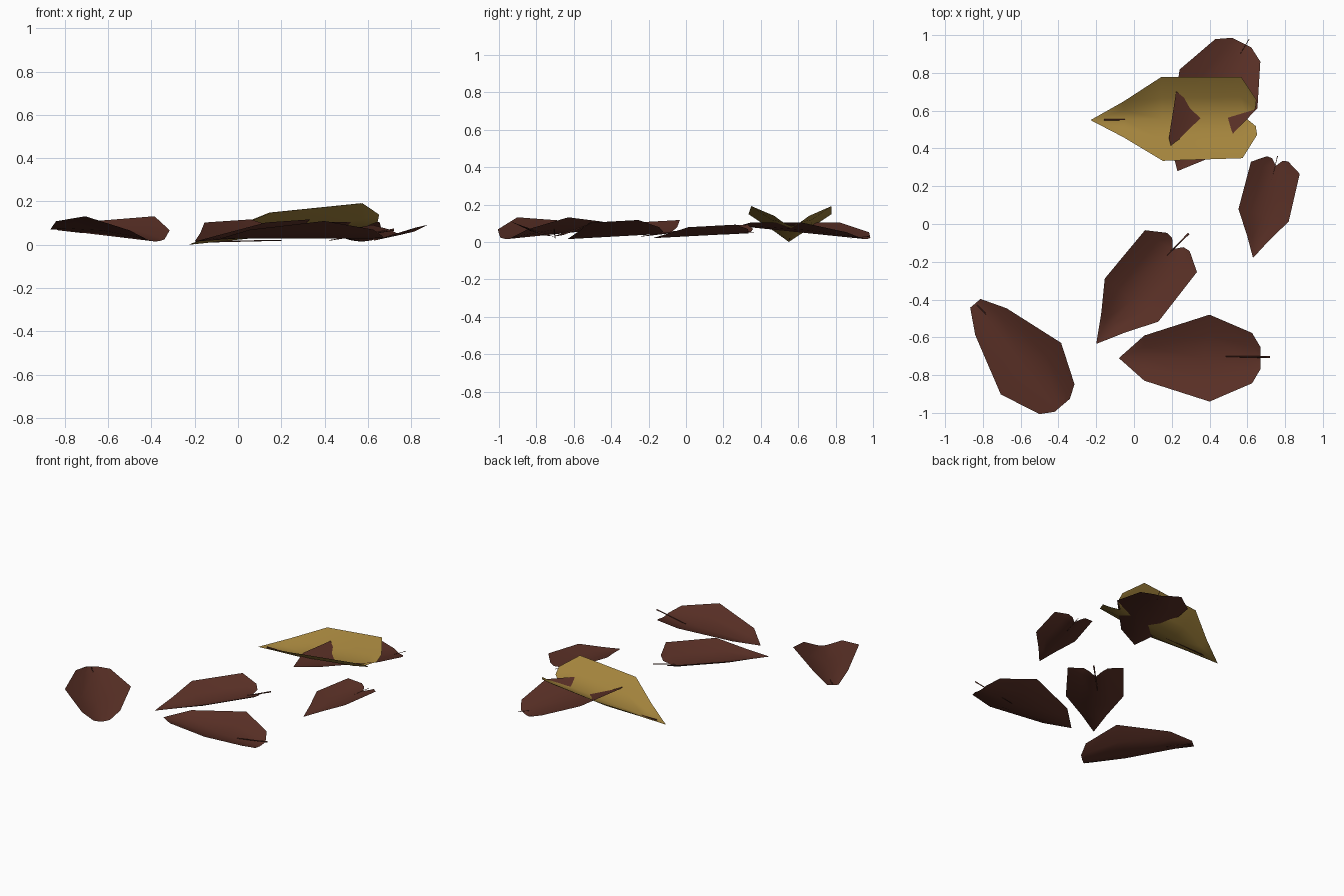
import bpy, bmesh
from mathutils import Vector

if "Cube" in bpy.data.objects:
    bpy.data.objects.remove(bpy.data.objects["Cube"])


def material(name, rgb):
    mat = bpy.data.materials.new(name)
    mat.use_nodes = True
    color = (*rgb, 1)
    mat.diffuse_color = color
    bsdf = next(n for n in mat.node_tree.nodes if n.type == "BSDF_PRINCIPLED")
    bsdf.inputs["Base Color"].default_value = color
    bsdf.inputs["Roughness"].default_value = 0.9
    return mat


brown = material("dry brown", (0.1, 0.029, 0.019))
yellow = material("dry yellow", (0.36, 0.225, 0.045))

# Leaf profiles, from tip to base: midrib position, edge position, width, edge lift
NOTCHED = [(0, 0, 0, 0), (0.2, 0.2, 0.43, 0.45), (0.43, 0.43, 1, 1),
           (0.88, 0.91, 0.97, 1), (0.93, 1, 0.42, 0.45)]
ROUNDED = [(0, 0, 0, 0), (0.18, 0.18, 0.52, 0.5), (0.6, 0.64, 1, 1),
           (0.9, 0.94, 0.58, 0.5), (1, 1, 0.25, 0.1)]


def finish(name, bm, mat):
    bmesh.ops.remove_doubles(bm, verts=bm.verts, dist=0.0005)
    mesh = bpy.data.meshes.new(name)
    bm.to_mesh(mesh)
    bm.free()
    mesh.materials.append(mat)
    for face in mesh.polygons:
        face.use_smooth = True
    obj = bpy.data.objects.new(name, mesh)
    bpy.context.collection.objects.link(obj)
    return obj


def leaf(name, mat, profile, tip, base, width, lift, blunt=0):
    """Cupped blade whose midrib runs from tip to base."""
    tip, base = Vector(tip), Vector(base)
    axis = base - tip
    side = Vector((axis.y, -axis.x, 0)).normalized()
    bm = bmesh.new()
    rows = []
    for mid, edge, w, rise in profile:
        w = max(w, blunt)
        row = []
        for s in (-1, -0.5, 0, 0.5, 1):
            a = abs(s)
            along = mid + (edge - mid) * min(1, a * 1.8)
            p = tip + axis * along + side * (s * w * width)
            p.z += lift * rise * (0.7 * a * a + 0.3 * a)
            row.append(bm.verts.new(p))
        rows.append(row)
    for r, q in zip(rows, rows[1:]):
        for i in range(4):
            bm.faces.new((r[i], r[i + 1], q[i + 1], q[i]))
    bmesh.ops.remove_doubles(bm, verts=bm.verts, dist=0.0005)
    return finish(name, bm, mat)


def stem(name, start, end, radius=0.005):
    """Thin tapered needle."""
    start, end = Vector(start), Vector(end)
    axis = end - start
    bm = bmesh.new()
    bmesh.ops.create_cone(bm, cap_ends=True, segments=4, radius1=radius * 0.3,
                          radius2=radius, depth=axis.length)
    turn = axis.to_track_quat("Z", "Y").to_matrix()
    bmesh.ops.rotate(bm, verts=bm.verts, matrix=turn)
    bmesh.ops.translate(bm, verts=bm.verts, vec=(start + end) / 2)
    return finish(name, bm, brown)


# Notched leaves
leaf("yellow_leaf", yellow, NOTCHED, (-0.23, 0.55, 0), (0.65, 0.565, 0.09), 0.222, 0.11)
leaf("middle_leaf", brown, NOTCHED, (-0.2, -0.635, 0.015), (0.235, -0.095, 0.045), 0.182, 0.075)
leaf("side_leaf", brown, NOTCHED, (0.63, -0.18, 0.02), (0.76, 0.345, 0.048), 0.137, 0.047)

# Rounded leaves
leaf("back_leaf", brown, ROUNDED, (0.23, 0.28, 0.085), (0.57, 0.96, 0.015), 0.23, 0.065)
leaf("front_leaf", brown, ROUNDED, (-0.08, -0.71, 0.03), (0.67, -0.71, 0.03), 0.23, 0.08)
leaf("corner_leaf", brown, ROUNDED, (-0.84, -0.42, 0.07), (-0.38, -0.96, 0.015), 0.21, 0.097, 0.17)

# Stems
stem("yellow_leaf_stem", (0.2, 0.556, 0.02), (-0.16, 0.552, 0.015))
stem("middle_leaf_stem", (0.1, -0.24, 0.03), (0.29, -0.05, 0.055))
stem("side_leaf_stem", (0.72, 0.2, 0.04), (0.76, 0.36, 0.05), 0.002)
stem("back_leaf_stem", (0.55, 0.88, 0.02), (0.61, 0.98, 0.03), 0.002)
stem("front_leaf_stem", (0.42, -0.7, 0.02), (0.72, -0.705, 0.07))
stem("corner_leaf_stem", (-0.72, -0.54, 0.055), (-0.83, -0.43, 0.07), 0.003)
